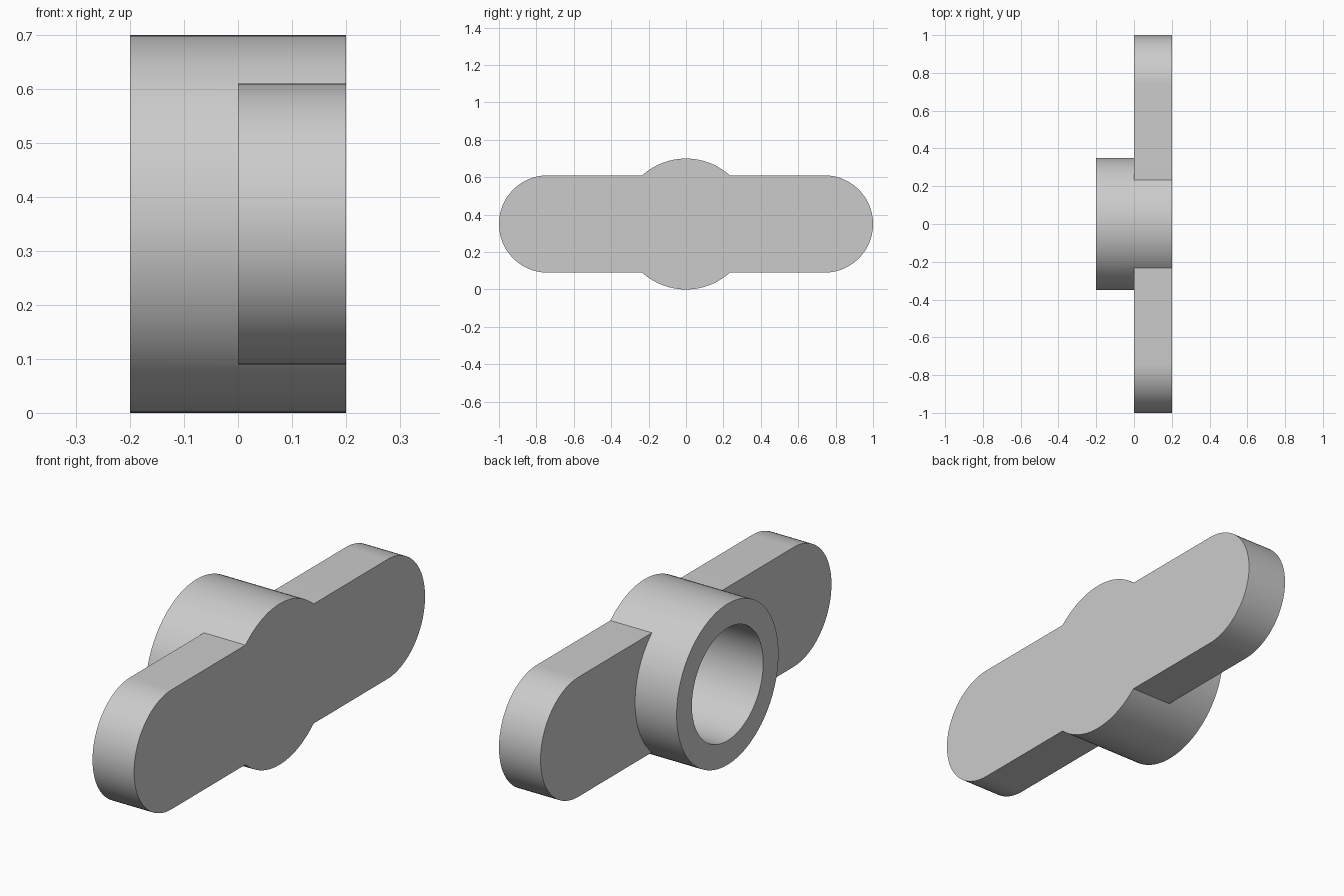
import bpy, bmesh, math

if "Cube" in bpy.data.objects:
    bpy.data.objects.remove(bpy.data.objects["Cube"], do_unlink=True)

MID_Z = 0.35
HUB_R, BORE_R = 0.35, 0.245
WING_R, REACH = 0.26, 1.0
FACE_X, WING_X, RIM_X, FLOOR_X = 0.2, 0.0, -0.2, 0.15

grey = bpy.data.materials.new("plain grey")
grey.use_nodes = True
colour = (0.6, 0.6, 0.6, 1)
grey.diffuse_color = colour
grey.node_tree.nodes["Principled BSDF"].inputs["Base Color"].default_value = colour


def arc(cy, radius, start, end, steps):
    """Points (y, z) along an arc, angles in degrees."""
    angles = [math.radians(start + (end - start) * i / steps) for i in range(steps + 1)]
    return [(cy + radius * math.cos(a), MID_Z + radius * math.sin(a)) for a in angles]


def prism(name, outline, x0, x1):
    """Extrude a (y, z) outline along x."""
    bm = bmesh.new()
    base = bm.faces.new([bm.verts.new((x0, y, z)) for y, z in outline])
    top = bmesh.ops.extrude_face_region(bm, geom=[base])["geom"]
    bmesh.ops.translate(bm, vec=(x1 - x0, 0, 0),
                        verts=[v for v in top if isinstance(v, bmesh.types.BMVert)])
    bmesh.ops.recalc_face_normals(bm, faces=bm.faces)
    mesh = bpy.data.meshes.new(name)
    bm.to_mesh(mesh)
    bm.free()
    mesh.materials.append(grey)
    ob = bpy.data.objects.new(name, mesh)
    bpy.context.collection.objects.link(ob)
    return ob


def circle(radius, steps=96):
    return arc(0, radius, 0, 360, steps)[:-1]


def combine(target, tool, operation):
    mod = target.modifiers.new(operation.lower(), "BOOLEAN")
    mod.object, mod.operation, mod.solver = tool, operation, "EXACT"
    bpy.context.view_layer.objects.active = target
    bpy.ops.object.modifier_apply(modifier=mod.name)
    bpy.data.objects.remove(tool, do_unlink=True)


# Round hub with a flat wing plate across its closed end
knob = prism("wing_knob", circle(HUB_R), RIM_X, FACE_X)
centre = REACH - WING_R
wings = prism("wings", arc(centre, WING_R, -90, 90, 48) + arc(-centre, WING_R, 90, 270, 48),
              WING_X, FACE_X)
combine(knob, wings, "UNION")

# Blind bore in the open end
combine(knob, prism("bore", circle(BORE_R), RIM_X - 0.1, FLOOR_X), "DIFFERENCE")

# Smooth round walls, sharp rims
bpy.ops.object.select_all(action="DESELECT")
knob.select_set(True)
bpy.context.view_layer.objects.active = knob
bpy.ops.object.shade_smooth_by_angle(angle=math.radians(30))
